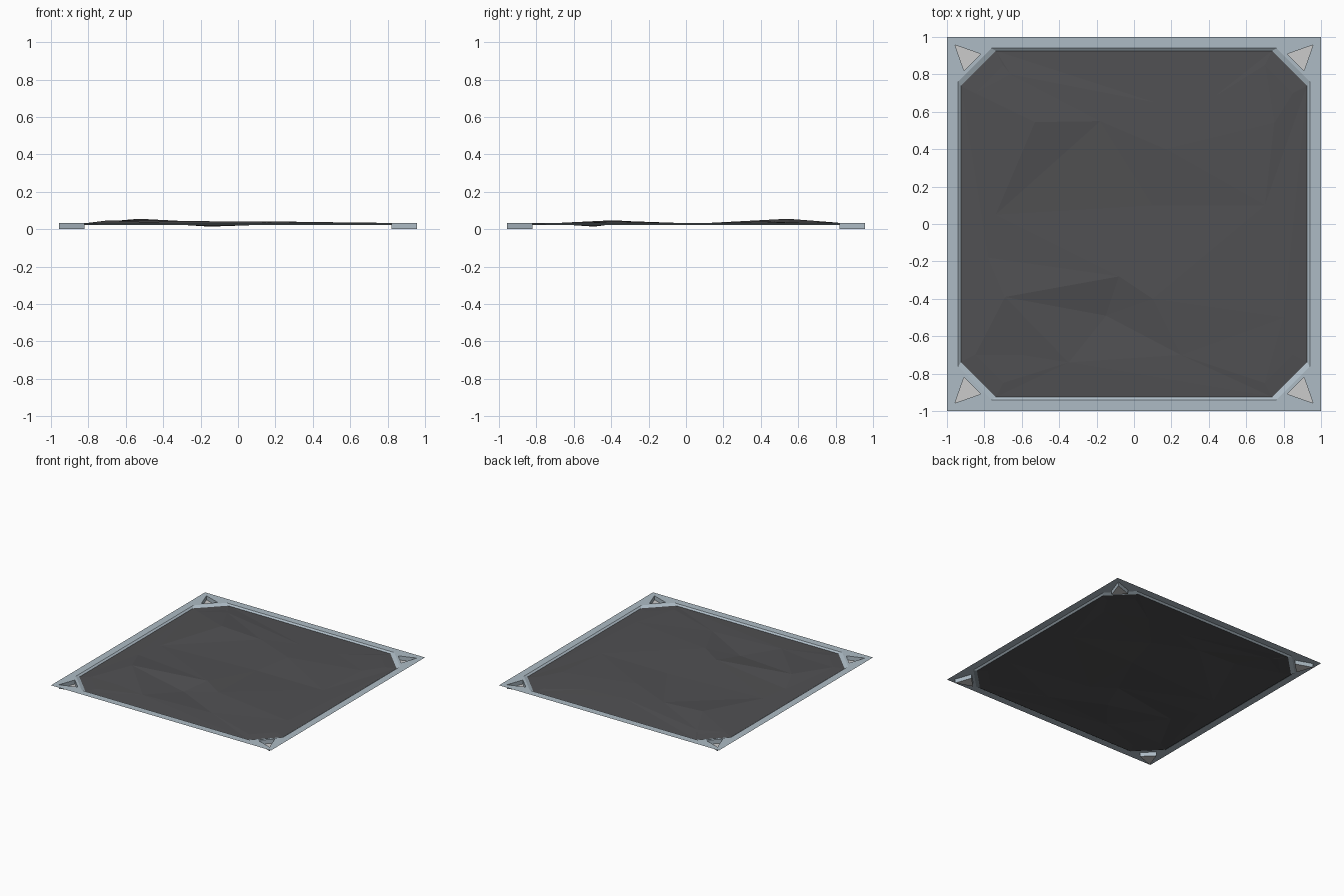
import bpy, bmesh
from mathutils import Vector
from mathutils.geometry import delaunay_2d_cdt

if "Cube" in bpy.data.objects:
    bpy.data.objects.remove(bpy.data.objects["Cube"])

TOP, EDGE = 0.033, 0.022


def material(name, rgb):
    m = bpy.data.materials.new(name)
    m.diffuse_color = (*rgb, 1)
    m.use_nodes = True
    m.node_tree.nodes["Principled BSDF"].inputs["Base Color"].default_value = m.diffuse_color
    return m


def make_object(name, bm, mat=None):
    mesh = bpy.data.meshes.new(name)
    bm.to_mesh(mesh)
    bm.free()
    ob = bpy.data.objects.new(name, mesh)
    bpy.context.collection.objects.link(ob)
    if mat:
        mesh.materials.append(mat)
    return ob


def octagon(r, c):
    return [(r, -c), (r, c), (c, r), (-c, r), (-r, c), (-r, -c), (-c, -r), (c, -r)]


def well(sx, sy):
    pts = [(0.957 * sx, 0.957 * sy), (0.82 * sx, 0.909 * sy), (0.909 * sx, 0.82 * sy)]
    return pts if sx * sy > 0 else pts[::-1]


corners = [(1, 1), (-1, 1), (-1, -1), (1, -1)]
steel = material("steel", (0.42, 0.50, 0.56))
cloth = material("dark_sheet", (0.08, 0.08, 0.085))

# Frame plate: thin square sheet with an octagonal opening and corner holes
outer, inner = octagon(0.94, 0.762), octagon(0.925, 0.738)
loops = [corners, outer] + [well(*c) for c in corners]
verts, faces = [], []
for loop in loops:
    faces.append(list(range(len(verts), len(verts) + len(loop))))
    verts += [Vector(p) for p in loop]
# output type 2 keeps areas inside an odd number of loops
pts, _, tris, *_ = delaunay_2d_cdt(verts, [], faces, 2, 1e-5)
bm = bmesh.new()
vs = [bm.verts.new((p.x, p.y, TOP)) for p in pts]
for t in tris:
    bm.faces.new([vs[i] for i in t])


def wall(a, za, b, zb):
    """Band of quads joining two loops, facing the inside."""
    ra = [bm.verts.new((*p, za)) for p in a]
    rb = [bm.verts.new((*p, zb)) for p in b]
    n = len(a)
    for i in range(n):
        j = (i + 1) % n
        bm.faces.new((ra[j], ra[i], rb[i], rb[j]))


# Sloped lip around the opening and walls of the corner wells
wall(outer, TOP, inner, EDGE)
for c in corners:
    wall(well(*c), TOP, well(*c), 0)
bmesh.ops.remove_doubles(bm, verts=bm.verts, dist=1e-5)
bmesh.ops.dissolve_limit(bm, angle_limit=0.01, verts=bm.verts, edges=bm.edges)
make_object("frame", bm, steel)

# Plain grey floors of the corner wells
bm = bmesh.new()
for c in corners:
    bm.faces.new([bm.verts.new((*p, 0)) for p in well(*c)])
make_object("corner_floors", bm)

# Creased sheet: octagon border, inner ring, and crease peaks and dips
creases = [
    (-0.53, 0.545, 0.056), (-0.18, 0.55, 0.038), (0.75, 0.54, 0.034),
    (-0.74, 0.05, 0.030), (0.17, 0.40, 0.042), (-0.66, 0.80, 0.036),
    (0.10, 0.10, 0.029), (0.70, 0.10, 0.030), (-0.78, -0.18, 0.030),
    (-0.08, -0.28, 0.042), (-0.69, -0.39, 0.048), (-0.15, -0.49, 0.014),
    (0.80, -0.50, 0.034), (0.10, -0.40, 0.042), (-0.60, -0.70, 0.030),
    (0.11, 0.65, 0.034), (0.43, 0.68, 0.032), (-0.35, -0.74, 0.031),
    (0.25, -0.70, 0.028)]
points = [(*p, EDGE) for p in octagon(0.925, 0.738)]
points += [(*p, 0.028) for p in octagon(0.85, 0.70)] + creases
pts, _, tris, orig, *_ = delaunay_2d_cdt(
    [Vector(p[:2]) for p in points], [], [list(range(8))], 1, 1e-5)
bm = bmesh.new()
vs = [bm.verts.new((p.x, p.y, points[o[0]][2])) for p, o in zip(pts, orig)]
for t in tris:
    bm.faces.new([vs[i] for i in t])
make_object("creased_sheet", bm, cloth)
